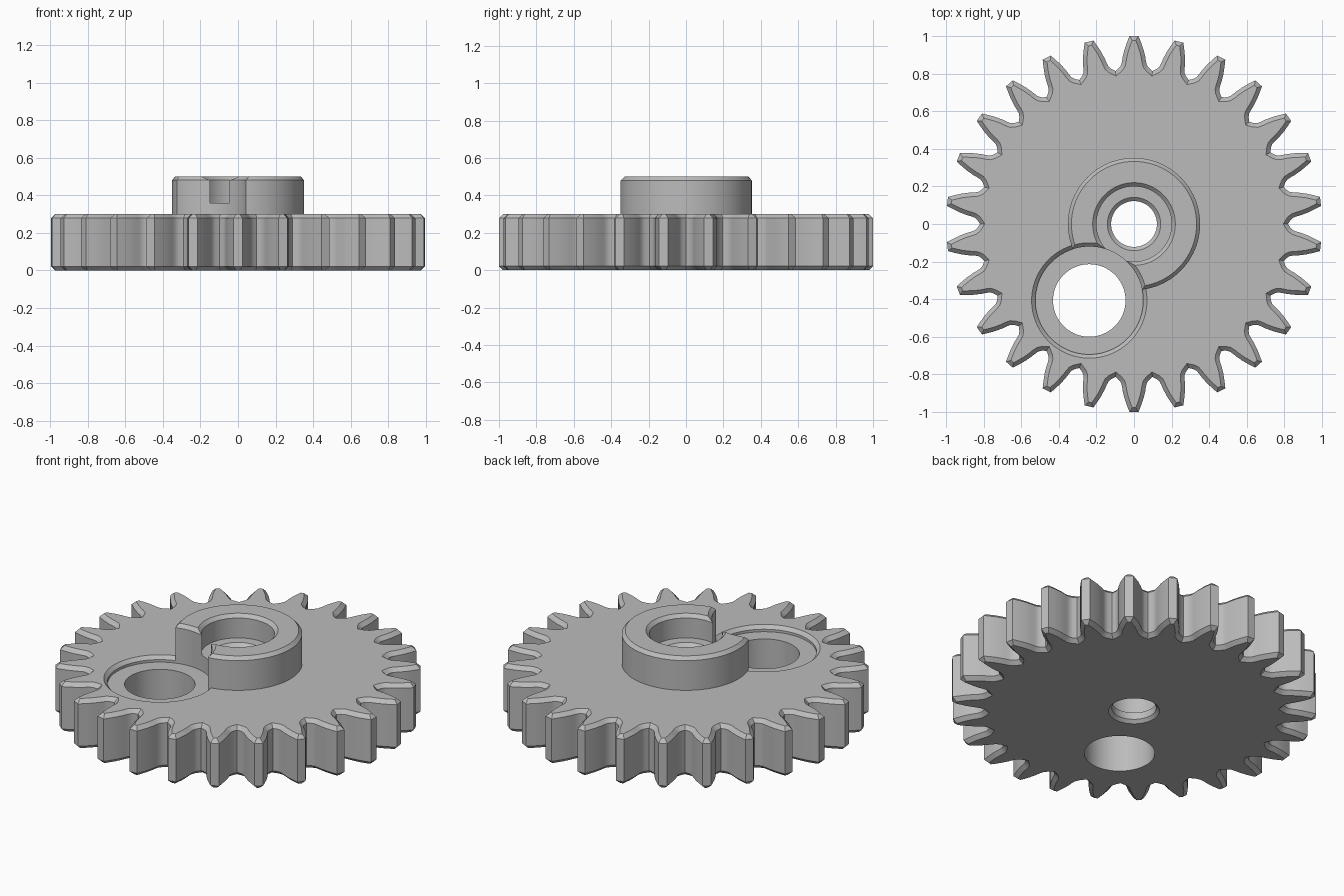
import bpy, bmesh, math
from mathutils import Vector, Matrix

if "Cube" in bpy.data.objects:
    bpy.data.objects.remove(bpy.data.objects["Cube"])

TEETH = 26
THICK = 0.30
CHAMFER = 0.022
POCKET = Vector((-0.238, -0.407, 0))
POCKET_R = 0.287

grey = bpy.data.materials.new("plain grey")
grey.use_nodes = True
grey.diffuse_color = (0.5, 0.5, 0.5, 1)
grey.node_tree.nodes["Principled BSDF"].inputs["Base Color"].default_value = (0.5, 0.5, 0.5, 1)


def finish(name, bm):
    bmesh.ops.recalc_face_normals(bm, faces=bm.faces)
    mesh = bpy.data.meshes.new(name)
    bm.to_mesh(mesh)
    bm.free()
    mesh.materials.append(grey)
    obj = bpy.data.objects.new(name, mesh)
    bpy.context.collection.objects.link(obj)
    return obj


def stack(name, loops):
    """Closed solid skinned through a stack of equal point loops."""
    bm = bmesh.new()
    rings = [[bm.verts.new(p) for p in loop] for loop in loops]
    n = len(rings[0])
    for low, high in zip(rings, rings[1:]):
        for i in range(n):
            j = (i + 1) % n
            bm.faces.new((low[i], low[j], high[j], high[i]))
    bm.faces.new(rings[0][::-1])
    bm.faces.new(rings[-1])
    return finish(name, bm)


def turned(name, profile, centre=Vector(), sides=96):
    """Turned solid from (radius, height) pairs."""
    angles = [2 * math.pi * i / sides for i in range(sides)]
    return stack(name, [[centre + Vector((r * math.cos(a), r * math.sin(a), z))
                         for a in angles] for r, z in profile])


def inset(points, d):
    """Mitred inward offset of a counter-clockwise outline."""
    result = []
    for i, p in enumerate(points):
        a = (p - points[i - 1]).normalized()
        b = (points[(i + 1) % len(points)] - p).normalized()
        na, nb = Vector((-a.y, a.x)), Vector((-b.y, b.x))
        result.append(p + (na + nb) * d / (1 + na.dot(nb)))
    return result


def carve(obj, cutter):
    mod = obj.modifiers.new("cut", "BOOLEAN")
    mod.operation = "DIFFERENCE"
    mod.solver = "EXACT"
    mod.object = cutter
    bpy.context.view_layer.objects.active = obj
    bpy.ops.object.modifier_apply(modifier=mod.name)


# Tooth outline: half widths from tip to root, mirrored about the tooth axis
flank = [(1.0, 0.024), (0.97, 0.036), (0.93, 0.050), (0.89, 0.060),
         (0.865, 0.064), (0.845, 0.069), (0.830, 0.080)]
root = 0.82
half_pitch = math.pi / TEETH
tooth = [Vector((w, r)) for r, w in reversed(flank)]
tooth += [Vector((-w, r)) for r, w in flank]
tooth.append(Vector((-root * math.sin(half_pitch), root * math.cos(half_pitch))))
outline = [Matrix.Rotation(2 * half_pitch * k, 2) @ p for k in range(TEETH) for p in tooth]
small = inset(outline, CHAMFER)

# Toothed plate with chamfered rims
layers = [(small, 0), (outline, CHAMFER), (outline, THICK - CHAMFER), (small, THICK)]
plate = stack("toothed_plate", [[p.to_3d() + Vector((0, 0, z)) for p in pts]
                                for pts, z in layers])

# Raised hub, seated in the plate
hub = turned("hub", [(0.352, 0.266), (0.352, 0.48), (0.333, 0.50)])

# Stepped centre bore with chamfered lips and a wider middle
bore = turned("bore_cutter", [
    (0.16, -0.02), (0.14, 0), (0.122, 0.018), (0.122, 0.06), (0.145, 0.062),
    (0.145, 0.30), (0.122, 0.302), (0.122, 0.342), (0.142, 0.36),
    (0.2, 0.36), (0.2, 0.48), (0.24, 0.52)])

# Round pocket in the plate, the matching bite out of the hub, and the through hole
pocket = turned("pocket_cutter", [(POCKET_R, 0.265), (POCKET_R, 0.28), (POCKET_R + 0.04, 0.32)], POCKET)
bite = turned("bite_cutter", [(POCKET_R, 0.2), (POCKET_R, 0.48), (POCKET_R + 0.04, 0.52)], POCKET)
hole = turned("hole_cutter", [(0.193, -0.1), (0.193, 0.4)], POCKET)

for part, cutters in ((plate, (bore, pocket, hole)), (hub, (bore, bite))):
    for cutter in cutters:
        carve(part, cutter)
for cutter in (bore, pocket, bite, hole):
    bpy.data.objects.remove(cutter)

# Smooth curved walls, keep edges crisp
bpy.ops.object.select_all(action="DESELECT")
for part in (plate, hub):
    part.select_set(True)
bpy.context.view_layer.objects.active = plate
bpy.ops.object.shade_smooth_by_angle(angle=math.radians(32))
